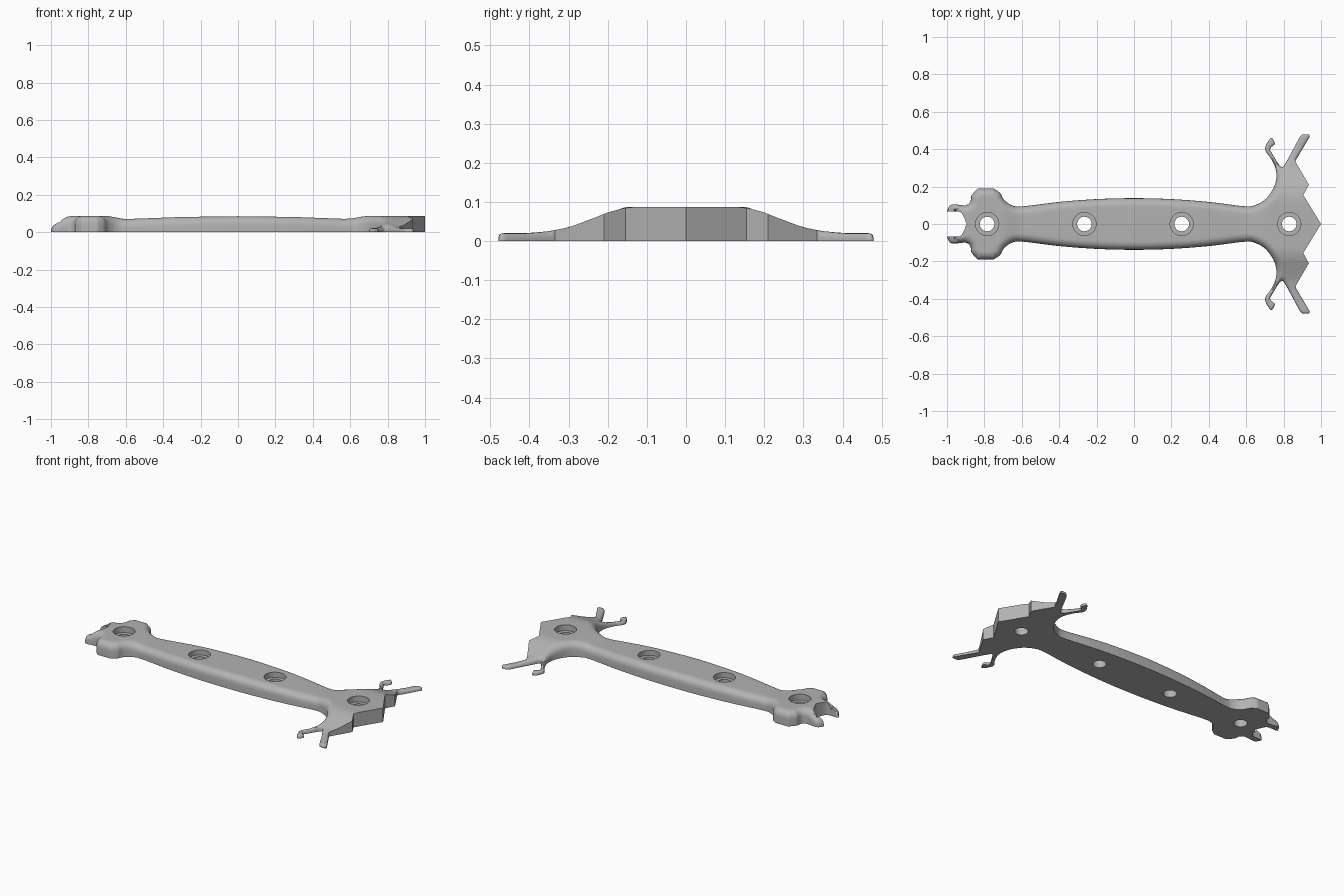
import bpy, bmesh, math
from mathutils import Vector, kdtree
from mathutils.geometry import delaunay_2d_cdt

cube = bpy.data.objects.get("Cube")
if cube:
    bpy.data.objects.remove(cube, do_unlink=True)

steel = bpy.data.materials.new("grey_steel")
steel.use_nodes = True
colour = (0.45, 0.45, 0.45, 1)
steel.diffuse_color = colour
steel.node_tree.nodes["Principled BSDF"].inputs["Base Color"].default_value = colour

# Half outline from hammer tip to wrench mouth; each piece is a smooth curve, joined at corners
PIECES = [
    [(1, 0), (.905, .155)],
    [(.905, .155), (.935, .21)],
    [(.935, .21), (.862, .335)],
    [(.862, .335), (.938, .465)],
    [(.938, .465), (.935, .478), (.9, .478), (.885, .462)],
    [(.885, .462), (.81, .325), (.79, .305), (.77, .325), (.727, .395)],
    [(.727, .395), (.732, .41), (.752, .425), (.75, .44), (.738, .458), (.726, .455),
     (.705, .42), (.703, .39), (.735, .345), (.76, .28), (.753, .21), (.71, .14),
     (.65, .102), (.59, .095), (.4, .118), (.2, .133), (0, .138), (-.2, .133),
     (-.4, .118), (-.59, .095), (-.65, .099), (-.695, .13), (-.715, .165),
     (-.75, .19)],
    [(-.75, .19), (-.835, .19)],
    [(-.835, .19), (-.85, .175), (-.87, .15), (-.875, .12), (-.9, .1), (-.975, .104),
     (-1, .072)],
    [(-1, .072), (-.99, .066), (-.935, .066), (-.915, .048), (-.895, 0)],
]


def curve(points, step=0.01):
    """Sample a smooth curve through the points, leaving out its last point."""
    p = [Vector(q) for q in points]
    p = [2 * p[0] - p[1]] + p + [2 * p[-1] - p[-2]]
    out = []
    for a, b, c, d in zip(p, p[1:], p[2:], p[3:]):
        n = max(2, round((c - b).length / step))
        for i in range(n):
            t = i / n
            out.append(0.5 * (2 * b + (c - a) * t + (2 * a - 5 * b + 4 * c - d) * t * t
                              + (3 * b - a - 3 * c + d) * t ** 3))
    return out


def ramp(v, table):
    """Smoothly interpolate a small table of (position, value)."""
    if v <= table[0][0]:
        return table[0][1]
    for (a, fa), (b, fb) in zip(table, table[1:]):
        if v <= b:
            return fa + (fb - fa) * (v - a) / (b - a)
    return table[-1][1]


LENGTHWISE = [(-1, .028), (-.96, .053), (-.92, .08), (-.89, .087), (-.7, .087), (-.66, .08),
              (-.61, .07), (-.57, .071), (-.3, .081), (0, .085), (.3, .081), (.57, .071),
              (.61, .073), (.66, .083), (.7, .087)]
ACROSS = [(.13, .087), (.16, .084), (.2, .073), (.25, .053), (.3, .035), (.35, .025), (.41, .02)]


def height(x, y):
    h = ramp(x, LENGTHWISE)
    return min(h, ramp(abs(y), ACROSS)) if x > 0.55 else h


# Full outline, mirrored front to back
half = [p for piece in PIECES for p in curve(piece)] + [Vector((-.895, 0))]
outline = half + [Vector((p.x, -p.y)) for p in reversed(half[1:-1])]
count = len(outline)
rim = kdtree.KDTree(count)
for i, p in enumerate(outline):
    rim.insert((p.x, p.y, 0), i)
rim.balance()


def top(x, y):
    """Top height, with the rim rounded except on hammer faces and in the mouth."""
    near, _, d = rim.find((x, y, 0))
    h = height(x, y)
    if (near.x > .86 and abs(near.y) < .34) or (near.x < -.88 and abs(near.y) < .067):
        return h
    r = min(0.042, 0.6 * h)
    return h if d >= r else h - r + math.sqrt(r * r - (r - d) ** 2)


# Points: outline, rings just inside the rim, then a regular grid
points = list(outline)
for i, p in enumerate(outline):
    t = (outline[(i + 1) % count] - outline[i - 1]).normalized()
    for d in (.0025, .007, .014, .023, .033, .042):
        q = p + Vector((-t.y, t.x)) * d
        if rim.find((q.x, q.y, 0))[2] > 0.96 * d:
            points.append(q)
for i in range(-49, 50):
    for j in range(-20, 21):
        q = Vector((i * 0.02, j * 0.02))
        if rim.find((q.x, q.y, 0))[2] > 0.048:
            points.append(q)
verts, _, faces, *_ = delaunay_2d_cdt(points, [], [list(range(count))], 1, 1e-5)

# Body: curved top, straight walls, flat underside
bm = bmesh.new()
bv = [bm.verts.new((v.x, v.y, top(v.x, v.y))) for v in verts]
for f in faces:
    bm.faces.new([bv[i] for i in f])
bmesh.ops.delete(bm, geom=[v for v in bm.verts if not v.link_faces], context='VERTS')
border = [e for e in bm.edges if e.is_boundary]
walls = bmesh.ops.extrude_edge_only(bm, edges=border)["geom"]
for v in walls:
    if isinstance(v, bmesh.types.BMVert):
        v.co.z = 0
bmesh.ops.contextual_create(bm, geom=[e for e in walls if isinstance(e, bmesh.types.BMEdge)])
bmesh.ops.recalc_face_normals(bm, faces=bm.faces)
mesh = bpy.data.meshes.new("multi_tool_body")
bm.to_mesh(mesh)
bm.free()
mesh.materials.append(steel)
body = bpy.data.objects.new("multi_tool_body", mesh)
bpy.context.collection.objects.link(body)
bpy.ops.object.select_all(action='DESELECT')
bpy.context.view_layer.objects.active = body
body.select_set(True)


def drill(name, radius, floor):
    """Cut a row of four round holes down to the floor height."""
    bm = bmesh.new()
    for x in (-.785, -.265, .255, .83):
        made = bmesh.ops.create_cone(bm, cap_ends=True, segments=40, radius1=radius,
                                     radius2=radius, depth=0.3)
        bmesh.ops.translate(bm, verts=made["verts"], vec=(x, 0, floor + 0.15))
    m = bpy.data.meshes.new(name)
    bm.to_mesh(m)
    bm.free()
    m.materials.append(steel)
    cutter = bpy.data.objects.new(name, m)
    bpy.context.collection.objects.link(cutter)
    mod = body.modifiers.new(name, 'BOOLEAN')
    mod.operation = 'DIFFERENCE'
    mod.solver = 'EXACT'
    mod.object = cutter
    bpy.ops.object.modifier_apply(modifier=name)
    bpy.data.objects.remove(cutter, do_unlink=True)


# Counterbored screw holes
drill("counterbores", 0.062, 0.05)
drill("screw_holes", 0.039, -0.1)
bpy.ops.object.shade_smooth_by_angle(angle=math.radians(45))
